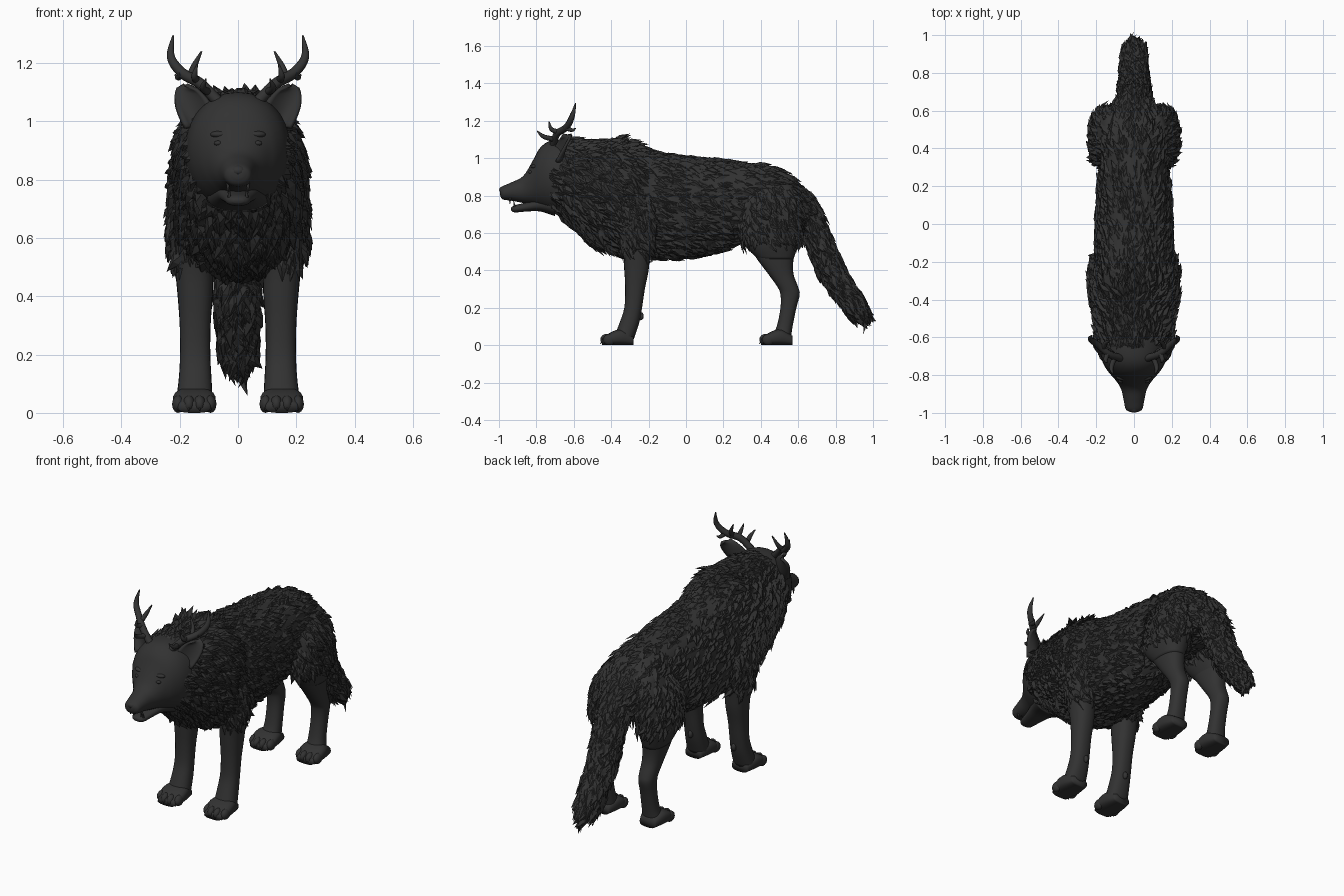
import bpy, bmesh, math, random
from mathutils import Vector

random.seed(7)
cube = bpy.data.objects.get("Cube")
if cube:
    bpy.data.objects.remove(cube, do_unlink=True)

charcoal = bpy.data.materials.new("charcoal")
charcoal.use_nodes = True
colour = (0.032, 0.032, 0.032, 1)
charcoal.diffuse_color = colour
charcoal.node_tree.nodes["Principled BSDF"].inputs["Base Color"].default_value = colour
SIDES = (("left_", 1), ("right_", -1))


def make(name, verts, faces, smooth=True):
    mesh = bpy.data.meshes.new(name)
    mesh.from_pydata(verts, [], faces)
    bm = bmesh.new()
    bm.from_mesh(mesh)
    if smooth:
        bmesh.ops.recalc_face_normals(bm, faces=bm.faces)
    bm.to_mesh(mesh)
    bm.free()
    mesh.polygons.foreach_set("use_smooth", [smooth] * len(mesh.polygons))
    mesh.materials.append(charcoal)
    obj = bpy.data.objects.new(name, mesh)
    bpy.context.collection.objects.link(obj)
    return obj


def spline(rows, steps):
    """Smoothly interpolate rows of numbers."""
    out = []
    for i in range(len(rows) - 1):
        a, b, c, d = (rows[max(0, min(len(rows) - 1, i + k))] for k in (-1, 0, 1, 2))
        for s in range(steps):
            t = s / steps
            out.append([q + t * ((r - p) / 2 + t * (p - 2.5 * q + 2 * r - e / 2
                        + t * (1.5 * (q - r) + (e - p) / 2)))
                        for p, q, r, e in zip(a, b, c, d)])
    return out + [list(rows[-1])]


def loft(name, axis, rows, side=1, sides=24, power=0.85, steps=4):
    """Rows: place on axis, low edge, high edge, half width, optional x centre."""
    rows = spline([tuple(r) + (0,) * (5 - len(r)) for r in rows], steps)
    verts, faces = [], []
    for place, low, high, width, centre in rows:
        for k in range(sides):
            a = math.tau * k / sides
            c, s = (math.copysign(abs(f(a)) ** power, f(a)) for f in (math.cos, math.sin))
            x = side * (centre + width * c)
            other = (low + high) / 2 + (high - low) / 2 * s
            verts.append((x, place, other) if axis == "y" else (x, other, place))
    for i in range(len(rows) - 1):
        for k in range(sides):
            n = (k + 1) % sides
            faces.append((i * sides + k, i * sides + n, (i + 1) * sides + n, (i + 1) * sides + k))
    faces.append(tuple(range(sides)))
    faces.append(tuple(range(len(verts) - sides, len(verts))))
    return make(name, verts, faces)


def ball(name, place, size):
    bm = bmesh.new()
    bmesh.ops.create_uvsphere(bm, u_segments=14, v_segments=10, radius=1)
    verts = [Vector(place) + Vector(v.co[i] * size[i] for i in range(3)) for v in bm.verts]
    faces = [[v.index for v in f.verts] for f in bm.faces]
    bm.free()
    return make(name, verts, faces)


def tufts(name, source, count, length, flow, lift=0.22, keep=lambda p: True):
    """Scatter pointed locks of fur over a surface, combed along flow."""
    polys = [p for p in source.data.polygons if len(p.vertices) == 4 and keep(p.center)]
    verts, faces = [], []
    for p in random.choices(polys, weights=[q.area for q in polys], k=count):
        corners = [source.data.vertices[i].co for i in p.vertices]
        u, v = random.random(), random.random()
        root = corners[0].lerp(corners[1], u).lerp(corners[3].lerp(corners[2], u), v)
        n = p.normal
        d = Vector(flow) + Vector(random.uniform(-0.35, 0.35) for _ in range(3))
        d = (d - n * d.dot(n)).normalized()
        across = n.cross(d)
        size = length * random.uniform(0.6, 1.3)
        rise = lift * random.uniform(0.4, 1.5)
        if -0.42 < root.y < -0.24 and n.z > 0.8:
            rise *= 2
        wide = across * size * random.uniform(0.16, 0.26)
        base = len(verts)
        root = root - n * 0.006
        verts += [root - wide, root + wide,
                  root + d * size * 0.45 + n * size * (rise * 0.6 + 0.12),
                  root + d * size * 0.5 - wide * 0.9 + n * size * rise * 0.5,
                  root + d * size * 0.5 + wide * 0.9 + n * size * rise * 0.5,
                  root + d * size + across * size * random.uniform(-0.2, 0.2) + n * size * rise]
        faces += [[base + i for i in f] for f in
                  ((0, 1, 2), (0, 2, 3), (1, 4, 2), (3, 2, 5), (2, 4, 5))]
    make(name, verts, faces, smooth=False)


def horn(name, rows):
    """Tapered round tube through points given as x, y, z, radius."""
    curve = bpy.data.curves.new(name, "CURVE")
    curve.dimensions = "3D"
    curve.bevel_depth = 1
    curve.bevel_resolution = 2
    curve.use_fill_caps = True
    line = curve.splines.new("POLY")
    path = spline(rows, 5)
    line.points.add(len(path) - 1)
    for point, (x, y, z, r) in zip(line.points, path):
        point.co = (x, y, z, 1)
        point.radius = r
    line.use_smooth = True
    curve.materials.append(charcoal)
    obj = bpy.data.objects.new(name, curve)
    bpy.context.collection.objects.link(obj)
    mesh = bpy.data.meshes.new_from_object(obj.evaluated_get(bpy.context.evaluated_depsgraph_get()))
    bpy.data.objects.remove(obj)
    solid = bpy.data.objects.new(name, mesh)
    bpy.context.collection.objects.link(solid)


# Torso and its coat, with a longer mane at the front
torso = loft("torso", "y", [
    (-.69, .7, 1.06, .165), (-.6, .635, 1.08, .19), (-.5, .55, 1.085, .205),
    (-.35, .485, 1.085, .225), (-.2, .465, 1.04, .205), (0, .465, 1.01, .2),
    (.18, .5, .99, .19), (.32, .57, .975, .175), (.48, .58, .945, .17), (.6, .6, .865, .13),
    (.68, .64, .77, .075)], sides=32)
tufts("torso_fur", torso, 1900, .075, (0, 1, -.45), .14, lambda p: p.y > -.3)
tufts("mane_fur", torso, 1700, .085, (0, .8, -.65), .2, lambda p: p.y < -.26)

# Tail
tail = loft("tail", "z", [
    (.87, .5, .6, .05), (.75, .57, .7, .08), (.6, .62, .765, .08), (.4, .7, .855, .075),
    (.28, .775, .925, .068), (.2, .835, .965, .058), (.15, .88, .965, .035)])
tufts("tail_fur", tail, 1000, .075, (0, .5, -.85), .16)

# Head, lower jaw and face
head = loft("head", "y", [
    (-.995, .805, .835, .02), (-.98, .78, .85, .044), (-.93, .772, .872, .055),
    (-.87, .76, .905, .07), (-.82, .75, .985, .103), (-.78, .735, 1.055, .138),
    (-.72, .71, 1.095, .17), (-.62, .68, 1.1, .185), (-.5, .65, 1.08, .18)], sides=28, power=.95)
tufts("cheek_fur", head, 500, .07, (0, .85, -.5), .2,
      lambda p: p.y > -.74 and p.z < .95 or p.y > -.68)
loft("lower_jaw", "y", [
    (-.935, .72, .735, .018), (-.915, .71, .748, .04), (-.85, .715, .765, .055),
    (-.78, .715, .79, .075), (-.7, .69, .8, .11)])
ball("nose", (0, -.977, .83), (.027, .022, .019))

for label, s in SIDES:
    ball(label + "eye", (s * .068, -.83, .925), (.015, .012, .009))
    ball(label + "brow", (s * .062, -.807, .955), (.034, .022, .013))
    horn(label + "upper_fang", [(s * .035, -.94, .79, .007), (s * .034, -.942, .755, .002)])
    horn(label + "lower_fang", [(s * .03, -.915, .74, .006), (s * .03, -.922, .77, .002)])

    # Cupped ear
    verts, faces, rows, cols = [], [], 10, 8
    for i in range(rows + 1):
        t = i / rows
        half = .062 * (1 - t ** 2.5) ** .6 * (.85 + .4 * t) + .003
        for j in range(cols + 1):
            u = 2 * j / cols - 1
            verts.append((s * (.125 + .055 * t + u * half), -.67 + .035 * t - .05 * u * u * (1 - t)
                          + .025 * u, .98 + .145 * t))
    for i in range(rows):
        for j in range(cols):
            a = i * (cols + 1) + j
            faces.append((a, a + 1, a + cols + 2, a + cols + 1))
    ear = make(label + "ear", verts, faces)
    shell = ear.modifiers.new("thickness", "SOLIDIFY")
    shell.thickness = .014
    shell.offset = 0

    # Antler beam and tines
    horn(label + "antler_beam", [(s * .07, -.71, 1.07, .02), (s * .13, -.69, 1.13, .019),
         (s * .19, -.64, 1.165, .018), (s * .23, -.61, 1.22, .015), (s * .222, -.59, 1.295, .003)])
    for tine, rows in (
            ("brow_tine", [(.1, -.7, 1.1, .014), (.12, -.76, 1.115, .012), (.11, -.795, 1.145, .003)]),
            ("middle_tine", [(.14, -.68, 1.14, .014), (.15, -.72, 1.155, .011), (.14, -.732, 1.195, .003)]),
            ("inner_tine", [(.165, -.66, 1.15, .014), (.15, -.63, 1.19, .011), (.125, -.615, 1.24, .003)]),
            ("rear_tine", [(.19, -.65, 1.165, .013), (.205, -.61, 1.15, .01), (.215, -.59, 1.16, .003)])):
        horn(label + tine, [(s * r[0],) + r[1:] for r in rows])

    # Front leg with furry shoulder
    shoulder = loft(label + "shoulder", "z", [
        (.88, -.4, -.18, .06, .12), (.72, -.41, -.14, .09, .14), (.6, -.37, -.16, .085, .15),
        (.51, -.34, -.19, .064, .155)], s)
    tufts(label + "shoulder_fur", shoulder, 400, .075, (0, .45, -.9), .18)
    loft(label + "front_leg", "z", [
        (.62, -.37, -.17, .07, .15), (.5, -.34, -.19, .066, .15), (.4, -.33, -.2, .06, .147),
        (.3, -.325, -.22, .053, .147), (.2, -.33, -.235, .052, .147), (.12, -.355, -.25, .056, .147),
        (.03, -.39, -.28, .064, .15)], s)
    ball(label + "dewclaw_pad", (s * .14, -.242, .155), (.014, .016, .022))

    # Hind leg with furry thigh
    thigh = loft(label + "thigh", "z", [
        (.86, .36, .57, .05, .11), (.75, .31, .61, .085, .135), (.63, .29, .62, .093, .142),
        (.54, .31, .6, .085, .148), (.46, .385, .575, .06, .15)], s)
    tufts(label + "thigh_fur", thigh, 480, .07, (0, .45, -.85), .18, lambda p: p.z > .56)
    loft(label + "hind_leg", "z", [
        (.58, .3, .6, .072, .15), (.46, .38, .575, .062, .148), (.38, .44, .575, .053, .146),
        (.31, .49, .6, .048, .144), (.27, .505, .608, .046, .143), (.2, .505, .59, .045, .142),
        (.1, .485, .57, .048, .142), (.03, .45, .56, .058, .148)], s)

    # Paws with four toes and claws
    for part, front in (("front", -.46), ("hind", .39)):
        loft(label + part + "_paw", "y", [
            (front + .01, 0, .035, .052, .15), (front + .06, 0, .07, .073, .15),
            (front + .12, 0, .085, .07, .15), (front + .18, 0, .05, .05, .15)], s, power=.7)
        for k in range(4):
            x = s * (.15 + (k - 1.5) * .037)
            y = front + (.045 if k in (0, 3) else .03)
            ball(f"{label}{part}_toe_{k + 1}", (x, y + .006, .03), (.021, .034, .03))
            horn(f"{label}{part}_claw_{k + 1}", [(x, y - .012, .022, .006), (x, y - .03, .008, .002)])
